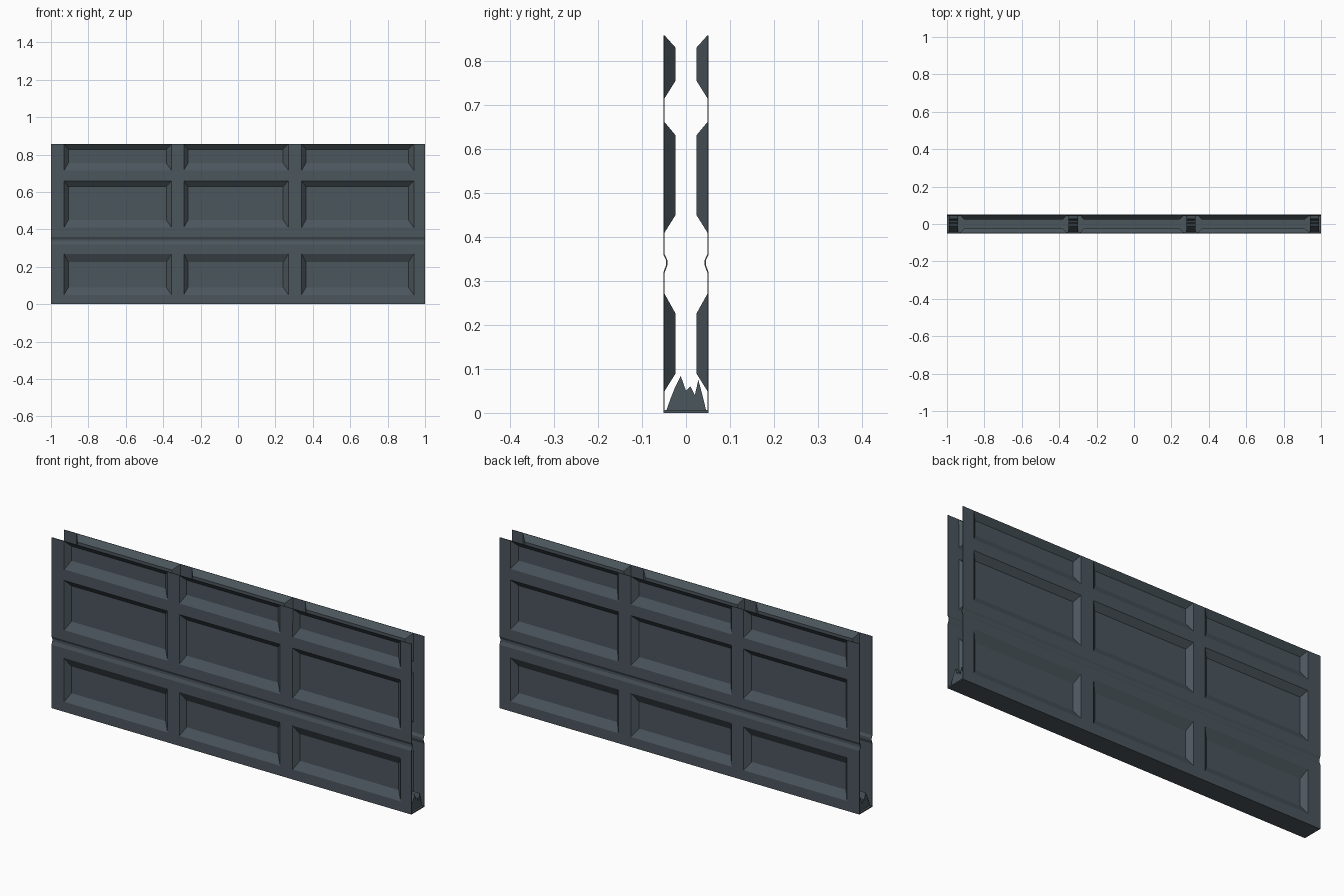
import bpy, bmesh

cube = bpy.data.objects.get("Cube")
if cube:
    bpy.data.objects.remove(cube)

steel = bpy.data.materials.new("slate_grey")
steel.use_nodes = True
steel.diffuse_color = (0.07, 0.092, 0.107, 1)
steel.node_tree.nodes["Principled BSDF"].inputs["Base Color"].default_value = steel.diffuse_color

HALF, OUT, DEEP, TOP = 1.0, 0.05, 0.025, 0.857
# Recessed panels: horizontal extents, and (bottom, top, lower slope, upper slope)
COLUMNS = [(-0.93, -0.355), (-0.29, 0.27), (0.34, 0.94)]
ROWS = [(0.05, 0.27, 0.04, 0.045), (0.41, 0.66, 0.04, 0.03), (0.715, TOP, 0.04, 0.028)]
GROOVE = [0.318, 0.335, 0.347, 0.36]


def add_object(name, bm):
    bmesh.ops.remove_doubles(bm, verts=bm.verts, dist=0.0001)
    bmesh.ops.recalc_face_normals(bm, faces=bm.faces)
    mesh = bpy.data.meshes.new(name)
    bm.to_mesh(mesh)
    bm.free()
    mesh.materials.append(steel)
    obj = bpy.data.objects.new(name, mesh)
    bpy.context.collection.objects.link(obj)
    return obj


def wall(name, side):
    """Pressed sheet wall with recessed panels and one horizontal groove."""
    bm = bmesh.new()

    def quad(points):
        bm.faces.new([bm.verts.new((x, side * y, z)) for x, y, z in points])

    def surface(z):
        return OUT - 0.006 if z in GROOVE[1:3] else OUT

    xs = [-HALF] + [x for col in COLUMNS for x in col] + [HALF]
    zs = sorted({0.0, TOP, *GROOVE, *[z for row in ROWS for z in row[:2]]})
    rows = {row[0]: row for row in ROWS}
    for i, (x0, x1) in enumerate(zip(xs, xs[1:])):
        for z0, z1 in zip(zs, zs[1:]):
            outer = [(x0, surface(z0), z0), (x1, surface(z0), z0),
                     (x1, surface(z1), z1), (x0, surface(z1), z1)]
            if i % 2 and z0 in rows:
                low, high = z0 + rows[z0][2], z1 - rows[z0][3]
                left, right, y = x0 + 0.022, x1 - 0.028, OUT - DEEP
                inner = [(left, y, low), (right, y, low), (right, y, high), (left, y, high)]
                quad(inner)
                for a in range(4):
                    b = (a + 1) % 4
                    quad([outer[a], outer[b], inner[b], inner[a]])
            else:
                quad(outer)
    obj = add_object(name, bm)
    sheet = obj.modifiers.new("sheet_thickness", "SOLIDIFY")
    sheet.thickness = 0.003
    sheet.offset = 0


wall("front_wall", -1)
wall("back_wall", 1)

# Floor strip joining the two walls
bm = bmesh.new()
bmesh.ops.create_cube(bm, size=1)
bmesh.ops.scale(bm, vec=(2 * HALF, 2 * OUT, 0.006), verts=bm.verts)
bmesh.ops.translate(bm, vec=(0, 0, 0.003), verts=bm.verts)
add_object("floor_strip", bm)

# Ragged stubs standing on the floor between the panels
STUB = [(-0.045, 0.004), (-0.036, 0.03), (-0.024, 0.06), (-0.012, 0.084), (0, 0.05),
        (0.01, 0.06), (0.02, 0.04), (0.028, 0.075), (0.04, 0.03), (0.046, 0.004)]
for name, x in [("right_end_stub", -0.965), ("right_stub", -0.325),
                ("left_stub", 0.305), ("left_end_stub", 0.965)]:
    bm = bmesh.new()
    face = bm.faces.new([bm.verts.new((x - 0.025, y, z)) for y, z in STUB])
    grown = bmesh.ops.extrude_face_region(bm, geom=[face])["geom"]
    bmesh.ops.translate(bm, vec=(0.05, 0, 0),
                        verts=[v for v in grown if isinstance(v, bmesh.types.BMVert)])
    add_object(name, bm)
